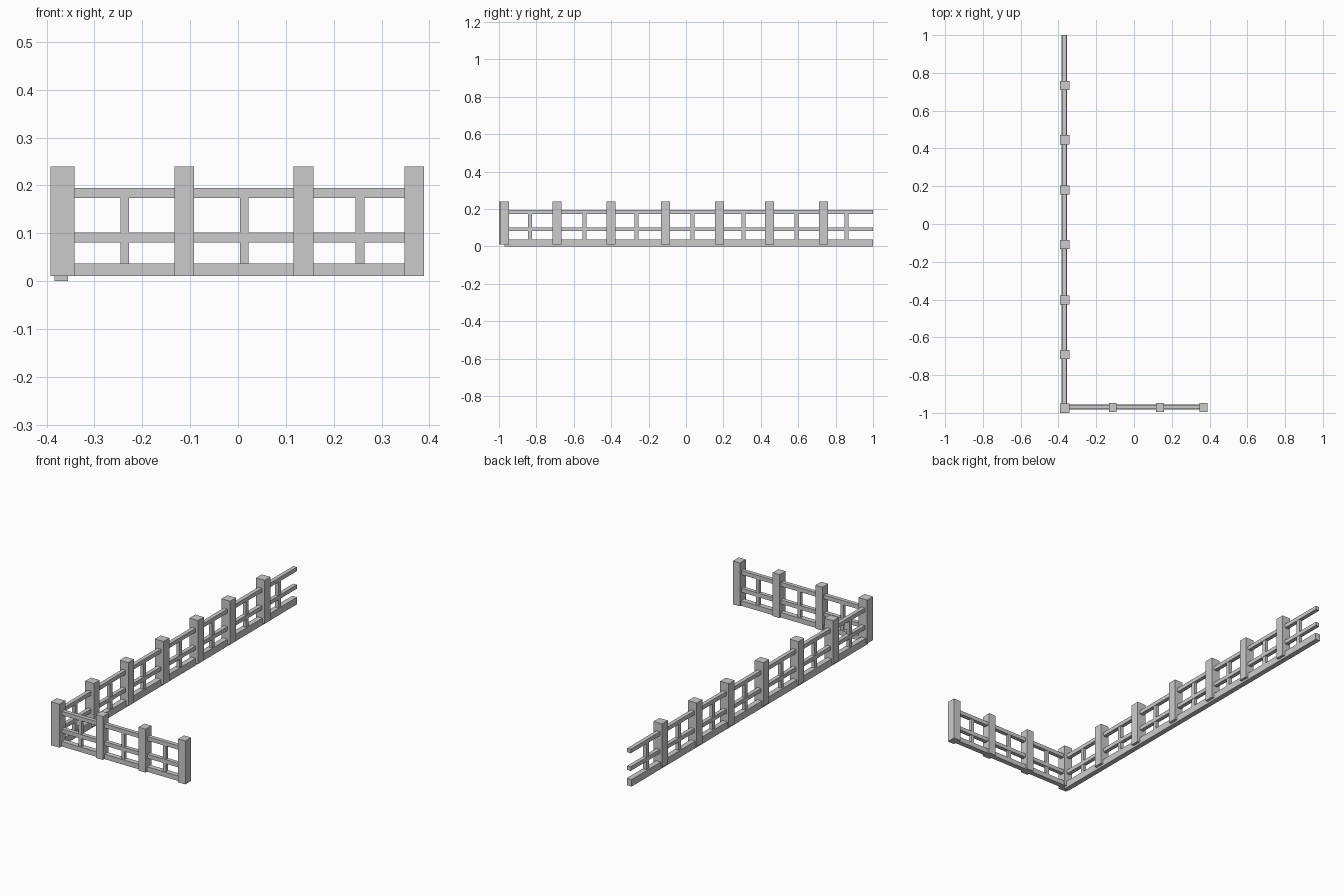
import bpy, bmesh
from mathutils import Vector

if "Cube" in bpy.data.objects:
    bpy.data.objects.remove(bpy.data.objects["Cube"])


def box(name, x, y, z):
    """Box from (min, max) ranges on each axis."""
    bm = bmesh.new()
    bmesh.ops.create_cube(bm, size=1)
    lo, hi = Vector((x[0], y[0], z[0])), Vector((x[1], y[1], z[1]))
    for v in bm.verts:
        v.co = v.co * (hi - lo) + (hi + lo) / 2
    mesh = bpy.data.meshes.new(name)
    bm.to_mesh(mesh)
    bm.free()
    bpy.context.collection.objects.link(bpy.data.objects.new(name, mesh))


def around(c, size):
    return (c - size / 2, c + size / 2)


SIDE_X, FRONT_Y = -0.3675, -0.969   # centre lines of the two fence runs
BASE, TOP = 0.011, 0.24

# Corner post
box("corner_post", around(-0.3665, 0.05), (-1.0, -0.951), (BASE, TOP))

# Side run posts
for y in (-0.69, -0.402, -0.109, 0.179, 0.446, 0.734):
    box("side_post", around(-0.3665, 0.05), around(y, 0.048), (BASE, TOP))

# Side run rails: (name, thickness, z range)
for name, t, z in (("bottom", 0.028, (0.0, 0.037)),
                   ("middle", 0.021, (0.081, 0.102)),
                   ("top", 0.021, (0.174, 0.195))):
    box("side_%s_rail" % name, around(-0.3695 if name == "bottom" else SIDE_X, t),
        (-0.97, 1.0), z)

# Side run balusters
for y in (-0.834, -0.543, -0.265, 0.035, 0.307, 0.591, 0.858):
    box("side_baluster", around(SIDE_X, 0.018), around(y, 0.021), (0.02, 0.18))

# Front run posts
for x in (-0.1125, 0.137, 0.3685):
    box("front_post", around(x, 0.041), around(-0.971, 0.048), (BASE, TOP))

# Front run rails
for name, t, z in (("bottom", 0.027, (BASE, 0.037)),
                   ("middle", 0.021, (0.081, 0.102)),
                   ("top", 0.021, (0.174, 0.195))):
    box("front_%s_rail" % name, (-0.365, 0.365), around(FRONT_Y, t), z)

# Front run balusters
for x in (-0.237, 0.013, 0.255):
    box("front_baluster", around(x, 0.018), around(FRONT_Y, 0.018), (0.02, 0.18))
